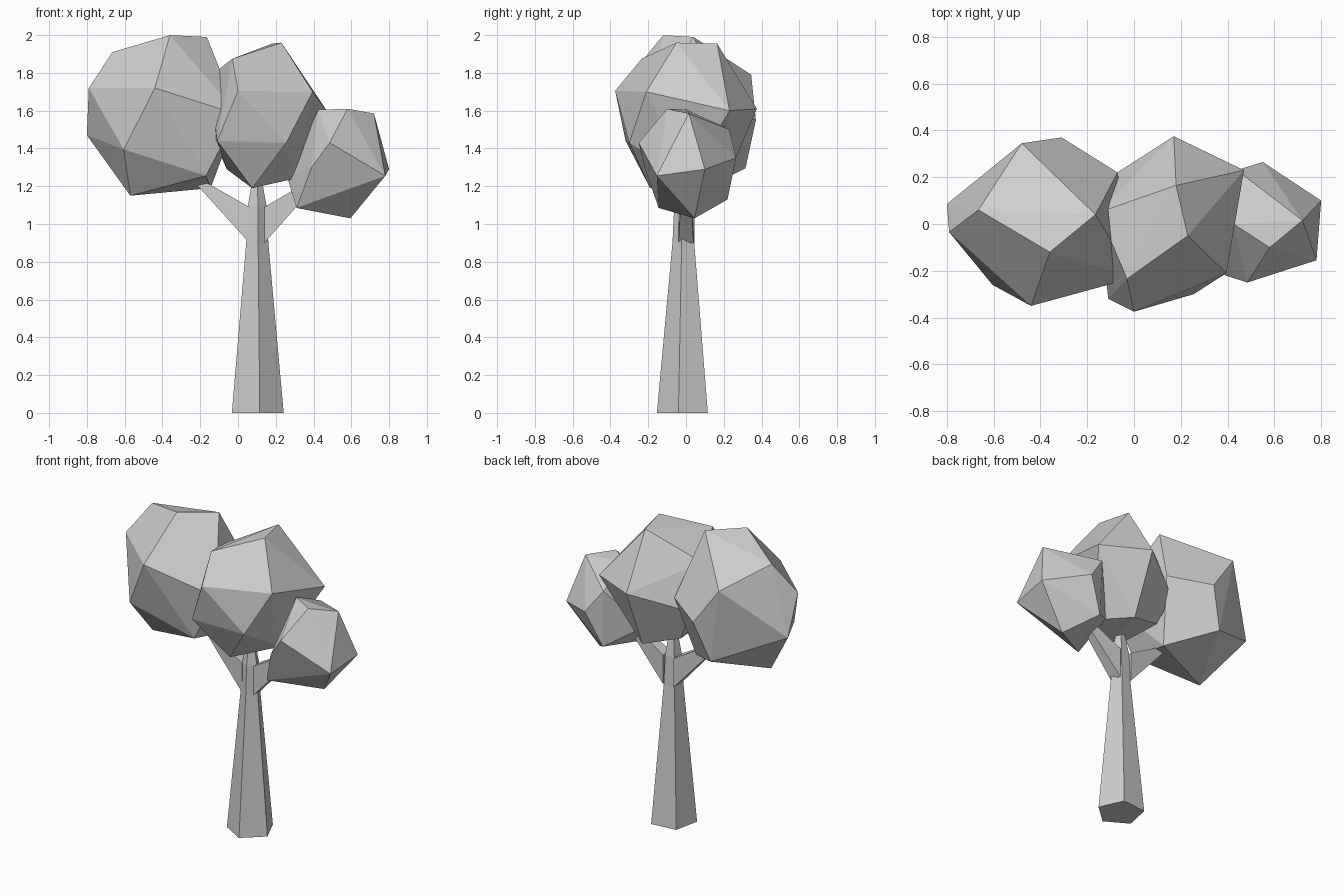
import bpy
import bmesh
from math import radians, cos, sin

cube = bpy.data.objects.get("Cube")
if cube:
    bpy.data.objects.remove(cube, do_unlink=True)

# One plain grey for the whole tree
grey = bpy.data.materials.new("light_grey")
grey.use_nodes = True
colour = (0.62, 0.62, 0.62, 1)
grey.diffuse_color = colour
grey.node_tree.nodes["Principled BSDF"].inputs["Base Color"].default_value = colour


def finish(name, bm):
    """Turn a bmesh into a flat shaded object."""
    bmesh.ops.recalc_face_normals(bm, faces=bm.faces[:])
    mesh = bpy.data.meshes.new(name)
    bm.to_mesh(mesh)
    bm.free()
    mesh.materials.append(grey)
    obj = bpy.data.objects.new(name, mesh)
    bpy.context.scene.collection.objects.link(obj)
    return obj


def hull(name, corners):
    """Faceted solid stretched around a few corner points."""
    bm = bmesh.new()
    for corner in corners:
        bm.verts.new(corner)
    bmesh.ops.convex_hull(bm, input=bm.verts[:])
    loose = [v for v in bm.verts if not v.link_faces]
    bmesh.ops.delete(bm, geom=loose, context="VERTS")
    bmesh.ops.dissolve_limit(bm, angle_limit=radians(6),
                             verts=bm.verts[:], edges=bm.edges[:])
    return finish(name, bm)


def trunk(name, centre, rings, sides=5, turn=radians(-84)):
    """Tapered trunk lofted through rings of (height, radius)."""
    bm = bmesh.new()
    loops = []
    for height, radius in rings:
        angles = [turn + radians(360) * i / sides for i in range(sides)]
        loops.append([bm.verts.new((centre[0] + radius * cos(a),
                                    centre[1] + radius * sin(a), height))
                      for a in angles])
    for low, high in zip(loops, loops[1:]):
        for i in range(sides):
            j = (i + 1) % sides
            bm.faces.new((low[i], low[j], high[j], high[i]))
    bm.faces.new(loops[0])
    bm.faces.new(loops[-1])
    return finish(name, bm)


def branch(name, root, tip):
    """Tapered limb between two upright sections (x, low z, high z, half depth)."""
    corners = []
    for x, low, high, depth in (root, tip):
        corners += [(x, side * depth, z) for side in (-1, 1) for z in (low, high)]
    return hull(name, corners)


# Trunk and its two limbs
trunk("trunk", (0.1, -0.01), [(0, 0.145), (0.9, 0.062), (1.09, 0.053), (1.3, 0.015)])
branch("right_branch", (0.06, 0.9, 1.09, 0.045), (-0.22, 1.21, 1.25, 0.02))
branch("left_branch", (0.14, 0.9, 1.09, 0.04), (0.38, 1.17, 1.23, 0.025))

# Foliage masses, corners listed from the top downward
hull("right_foliage", [
    (-.36, -.12, 2), (-.165, .04, 1.99), (-.665, .06, 1.91),
    (-.48, .345, 1.79), (-.79, -.035, 1.72), (-.44, -.35, 1.72),
    (-.07, .22, 1.59), (0, -.23, 1.58), (-.31, .37, 1.55),
    (-.8, .085, 1.47), (-.605, -.26, 1.395), (-.4, .315, 1.295),
    (-.17, -.21, 1.255), (-.145, .1, 1.19), (-.57, -.07, 1.15)])

hull("middle_foliage", [
    (.23, -.05, 1.96), (.18, .165, 1.955), (-.03, -.235, 1.875),
    (-.15, .05, 1.78), (0, -.375, 1.705), (.395, -.21, 1.7),
    (.17, .375, 1.61), (.47, .23, 1.6), (-.15, .17, 1.5),
    (-.11, -.32, 1.44), (.255, -.3, 1.43), (-.06, .14, 1.29),
    (.3, .02, 1.24), (.17, .21, 1.22), (.075, -.19, 1.19)])

hull("left_foliage", [
    (.58, -.1, 1.61), (.425, 0, 1.605), (.72, .015, 1.585),
    (.44, .23, 1.5), (.485, -.25, 1.43), (.55, .265, 1.35),
    (.39, -.22, 1.3), (.8, .1, 1.29), (.78, -.155, 1.255),
    (.26, .05, 1.25), (.45, .22, 1.13), (.31, -.145, 1.085),
    (.595, .045, 1.03)])
